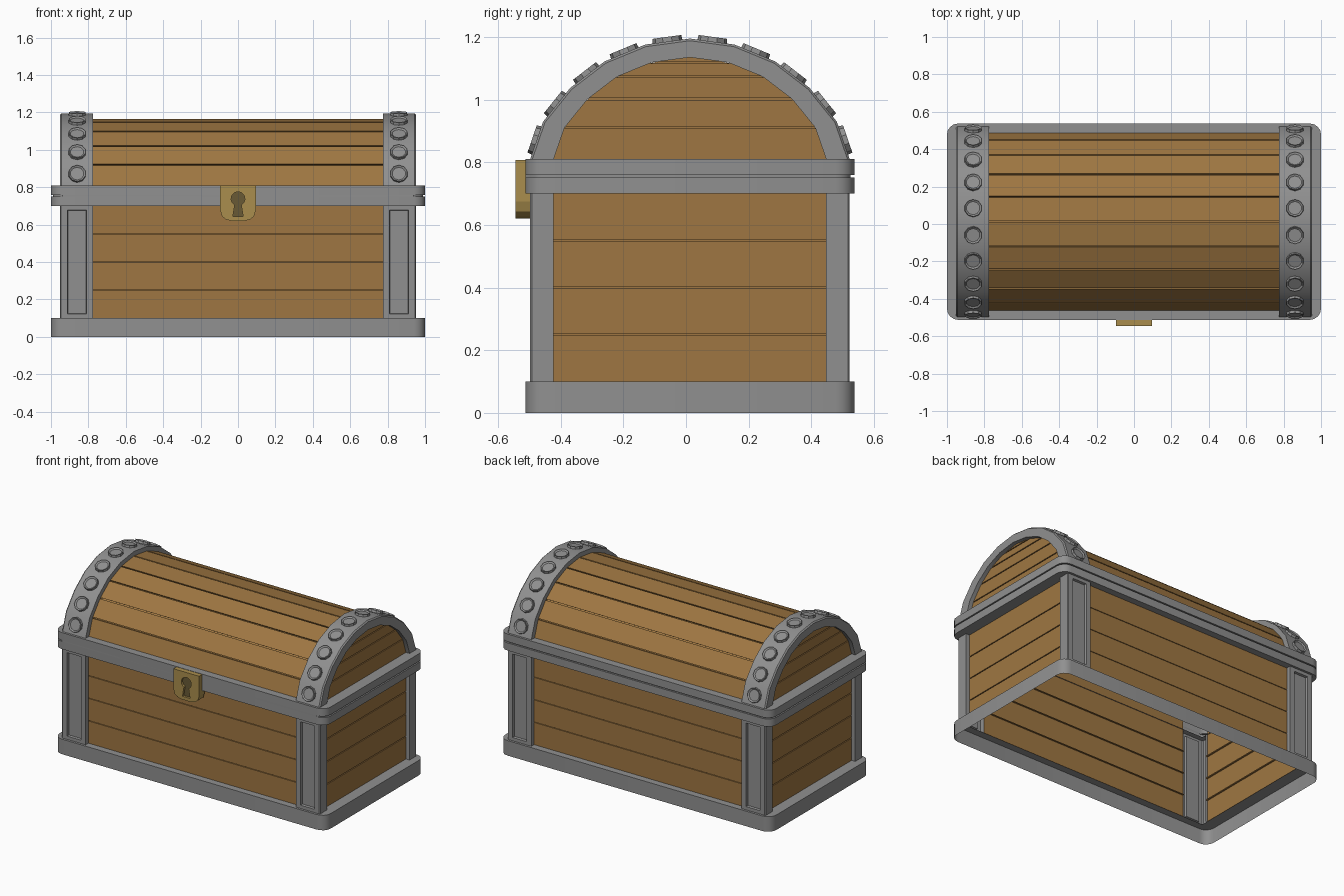
import bpy, bmesh
from math import sin, cos, pi, radians, atan2
from mathutils import Matrix, Vector

if "Cube" in bpy.data.objects:
    bpy.data.objects.remove(bpy.data.objects["Cube"])

CY = 0.0125      # body centre in y (the lock sticks out in front)
SPRING = 0.81    # height where the domed lid starts
SEG = 10         # planks round the dome
DOME = [(1, 0), (0.92, 0.31), (0.75, 0.59), (0.535, 0.81), (0.28, 0.95), (0, 1)]


def material(name, rgb):
    m = bpy.data.materials.new(name)
    m.diffuse_color = (*rgb, 1)
    m.use_nodes = True
    m.node_tree.nodes["Principled BSDF"].inputs["Base Color"].default_value = m.diffuse_color
    return m


WOOD = material("wood", (0.345, 0.183, 0.054))
IRON = material("iron", (0.28, 0.28, 0.28))
BRASS = material("brass", (0.40, 0.27, 0.075))
DARK = material("keyhole_dark", (0.14, 0.10, 0.035))


def finish(name, bm, mat=IRON, mirror=(False, False, False), smooth=False):
    bmesh.ops.recalc_face_normals(bm, faces=bm.faces[:])
    me = bpy.data.meshes.new(name)
    bm.to_mesh(me)
    bm.free()
    ob = bpy.data.objects.new(name, me)
    ob.location.y = CY
    bpy.context.collection.objects.link(ob)
    me.materials.append(mat)
    if smooth:
        bpy.ops.object.select_all(action='DESELECT')
        ob.select_set(True)
        bpy.context.view_layer.objects.active = ob
        bpy.ops.object.shade_smooth_by_angle(angle=radians(35))
    if any(mirror):
        md = ob.modifiers.new("mirror", 'MIRROR')
        md.use_axis = mirror
        md.use_mirror_merge = False
    return ob


def grid(rows, closed=False):
    """Quad sheet through rows of points."""
    bm = bmesh.new()
    vs = [[bm.verts.new(p) for p in r] for r in rows]
    n = len(rows[0])
    for a, b in zip(vs, vs[1:]):
        for i in range(n if closed else n - 1):
            j = (i + 1) % n
            bm.faces.new((a[i], a[j], b[j], b[i]))
    return bm


def prism(pts, y0, y1):
    bm = bmesh.new()
    f = bm.faces.new([bm.verts.new((x, y0, z)) for x, z in pts])
    ext = bmesh.ops.extrude_face_region(bm, geom=[f], use_keep_orig=True)
    vs = [v for v in ext["geom"] if isinstance(v, bmesh.types.BMVert)]
    bmesh.ops.translate(bm, verts=vs, vec=(0, y1 - y0, 0))
    return bm


def round_rect(hx, hy, r, z):
    out = []
    for q, (sx, sy) in enumerate([(1, 1), (-1, 1), (-1, -1), (1, -1)]):
        for k in range(5):
            a = q * pi / 2 + k * pi / 8
            out.append((sx * (hx - r) + r * cos(a), sy * (hy - r) + r * sin(a), z))
    return out


def arc(a, h):
    """Dome section from front to back as (y, z)."""
    left = [(-a * u, SPRING + h * v) for u, v in DOME]
    return left + [(-y, z) for y, z in left[-2::-1]]


def grooved(levels, gap, depth=0.01):
    """Plank section as (inset, z) with a groove at each inner level."""
    pts = [(0, levels[0])]
    for z in levels[1:-1]:
        pts += [(0, z - gap), (depth, z - gap), (depth, z + gap), (0, z + gap)]
    return pts + [(0, levels[-1])]


# Base band and double rim (the seam does not cross the front)
IN = (0.92, 0.475, 0.01)
OUT = (1.0, 0.525, 0.06)
MID = (0.988, 0.513, 0.05)


def seam(z):
    return [(x, -0.525 if y < -0.51 else y, z) for x, y, z in round_rect(*MID, z)]


finish("base_band", grid([round_rect(*s, z) for s, z in
       [(OUT, 0), (OUT, 0.1), (IN, 0.1)]], True), smooth=True)
finish("rim", grid([round_rect(*IN, 0.7), round_rect(*OUT, 0.7), round_rect(*OUT, 0.751),
                    seam(0.751), seam(0.759), round_rect(*OUT, 0.759),
                    round_rect(*OUT, 0.81), round_rect(*IN, 0.81)], True), smooth=True)

# Body planks
levels = [0.1, 0.25, 0.4, 0.55, 0.8]
finish("long_wall", grid([[(x, -0.48 + d, z) for x in (-0.775, 0.775)]
                          for d, z in grooved(levels, 0.002)]), WOOD, (False, True, False))
finish("end_wall", grid([[(0.925 - d, y, z) for y in (-0.435, 0.435)]
                         for d, z in grooved(levels, 0.003)]), WOOD, (True, False, False))

# Corner posts with a sunken panel
section = [(0.775, -0.478), (0.775, -0.51), (0.946, -0.51), (0.952, -0.504),
           (0.952, -0.435), (0.912, -0.435)]
bm = grid([[(x, y, z) for x, y in section] for z in (0.1, 0.7)])
bm.normal_update()
front = max((f for f in bm.faces if abs(f.normal.y) > 0.99), key=lambda f: f.calc_area())
bmesh.ops.inset_region(bm, faces=[front], thickness=0.034,
                       use_boundary=True, use_even_offset=True)
for v in front.verts:      # narrower border at top and bottom
    v.co.z += 0.012 if v.co.z > 0.4 else -0.012
bmesh.ops.inset_region(bm, faces=[front], thickness=0.003,
                       use_boundary=True, use_even_offset=True)
for v in front.verts:
    v.co.y += 0.015
finish("corner_post", bm, mirror=(True, True, False))

# Domed lid planks
pts = [Vector(p) for p in arc(0.475, 0.355)]
c = Vector((0, SPRING))
prof = []
for k, p in enumerate(pts):
    if 0 < k < SEG:
        a = p + (pts[k - 1] - p).normalized() * 0.004
        b = p + (pts[k + 1] - p).normalized() * 0.004
        prof += [a, c + (a - c) * 0.97, c + (b - c) * 0.97, b]
    else:
        prof.append(p)
finish("lid_planks", grid([[(x, p[0], p[1]) for x in (-0.775, 0.775)] for p in prof]), WOOD)

# Lid end boards
inner = arc(0.435, 0.325)
rows = []
for d, z in grooved([p[1] for p in inner[:6]], 0.003):
    for (y0, z0), (y1, z1) in zip(inner[:5], inner[1:6]):
        if z <= z1 + 1e-6:
            y = min(y0 + (y1 - y0) * (z - z0) / (z1 - z0), -0.001)
            break
    rows.append([(0.925 - d, y, z), (0.925 - d, -y, z)])
finish("lid_end", grid(rows), WOOD, (True, False, False))

# Lid arch bands
strap = [(0.775, 0.47, 0.35), (0.775, 0.51, 0.385), (0.944, 0.51, 0.385),
         (0.952, 0.503, 0.378), (0.952, 0.435, 0.325), (0.912, 0.435, 0.325)]
finish("lid_band", grid([[(x, y, z) for y, z in arc(a, h)] for x, a, h in strap]),
       mirror=(True, False, False), smooth=True)

# Rivets, one per band facet
bm = bmesh.new()
outer = arc(0.51, 0.385)
for (y0, z0), (y1, z1) in zip(outer, outer[1:]):
    n = Vector((0, z0 - z1, y1 - y0)).normalized()
    mid = Vector((0.86, (y0 + y1) / 2, (z0 + z1) / 2))
    mat = Matrix.Translation(mid + n * 0.006) @ Matrix.Rotation(-atan2(n.y, n.z), 4, 'X')
    r = bmesh.ops.create_cone(bm, cap_ends=True, segments=10, radius1=0.048,
                              radius2=0.046, depth=0.018, matrix=mat)
    bm.normal_update()
    caps = {f for v in r["verts"] for f in v.link_faces if f.normal.dot(n) > 0.9}
    top = caps.pop()
    bmesh.ops.inset_region(bm, faces=[top], thickness=0.01)
    for v in top.verts:
        v.co -= n * 0.007
finish("rivets", bm, mirror=(True, False, False))

# Lock plate with a sunken keyhole
half = [(0.095, 0.808), (0.095, 0.675), (0.085, 0.643), (0.065, 0.627), (0.035, 0.62)]
plate = finish("lock_plate", prism(half + [(-x, z) for x, z in half[::-1]], -0.50, -0.5575), BRASS)
hole = [(0.037 * cos(a), 0.738 + 0.037 * sin(a))
        for a in (radians(-62 + k * 304 / 12) for k in range(13))]
hole += [(-0.028, 0.642), (0.028, 0.642)]
cutter = finish("keyhole_cutter", prism(hole, -0.54, -0.60), DARK)
cutter.hide_render = True
cut = plate.modifiers.new("keyhole", 'BOOLEAN')
cut.operation = 'DIFFERENCE'
cut.object = cutter
finish("keyhole", prism(hole, -0.53, -0.543), DARK)
